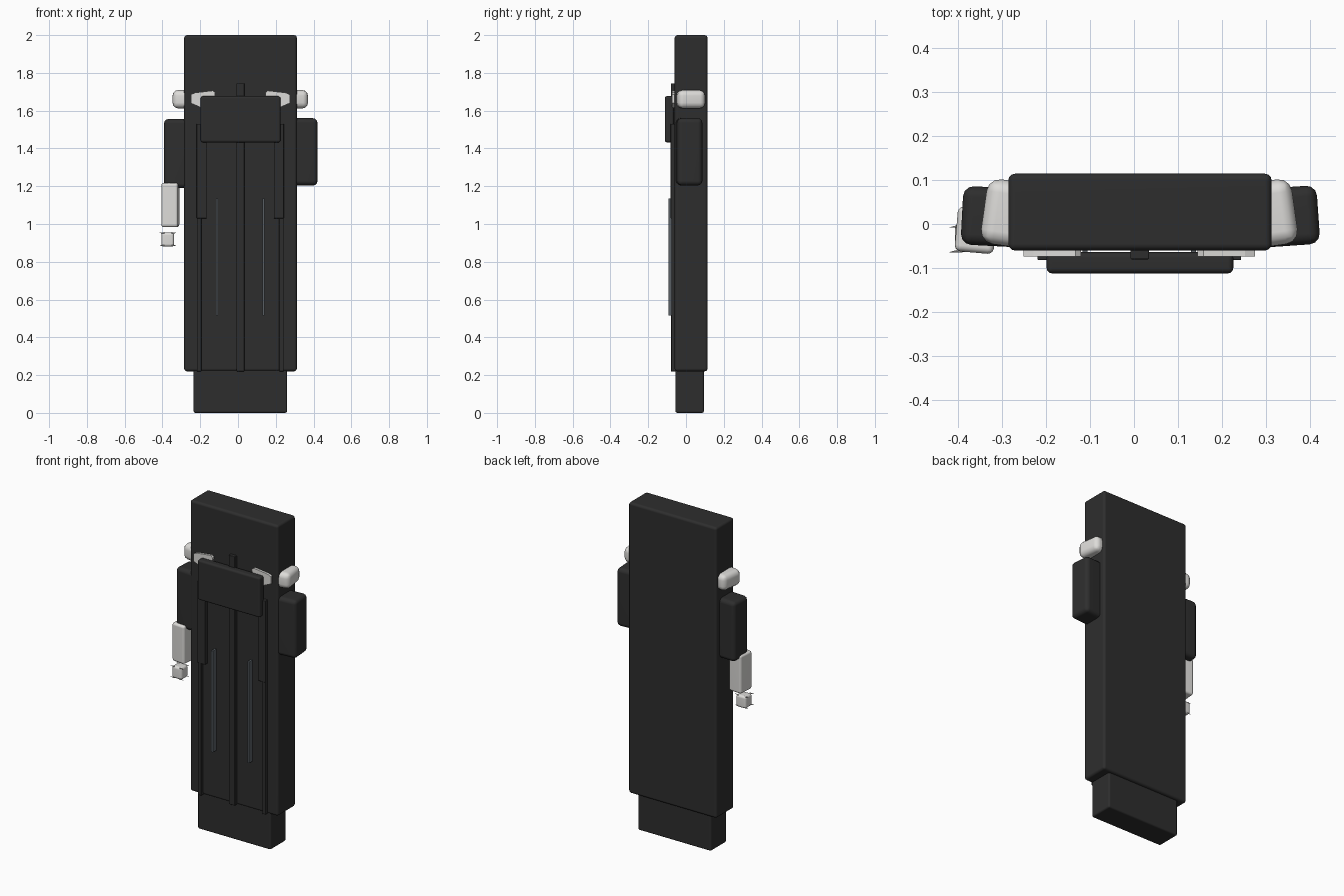
import bpy, bmesh, math
from mathutils import Vector, Matrix

if "Cube" in bpy.data.objects:
    bpy.data.objects.remove(bpy.data.objects["Cube"])


def material(name, rgb):
    m = bpy.data.materials.new(name)
    m.diffuse_color = (*rgb, 1)
    m.use_nodes = True
    m.node_tree.nodes["Principled BSDF"].inputs["Base Color"].default_value = m.diffuse_color
    return m


DARK = material("charcoal cloth", (0.027, 0.027, 0.027))
PALE = material("pale grey", (0.72, 0.71, 0.69))
SEAM = material("slate trim", (0.10, 0.115, 0.13))


def finish(name, bm, mat):
    bmesh.ops.recalc_face_normals(bm, faces=bm.faces)
    mesh = bpy.data.meshes.new(name)
    bm.to_mesh(mesh)
    bm.free()
    mesh.materials.append(mat)
    ob = bpy.data.objects.new(name, mesh)
    bpy.context.collection.objects.link(ob)
    return ob


def box(name, x, y, z, mat, bevel=0.0, turn=0.0):
    """Rounded box from min/max ranges, turned about its vertical axis."""
    lo, hi = Vector((x[0], y[0], z[0])), Vector((x[1], y[1], z[1]))
    bm = bmesh.new()
    bmesh.ops.create_cube(bm, size=1, matrix=Matrix.Diagonal((*(hi - lo), 1)))
    ob = finish(name, bm, mat)
    ob.location = (lo + hi) / 2
    ob.rotation_euler.z = math.radians(turn)
    if bevel:
        mod = ob.modifiers.new("rounded edges", "BEVEL")
        mod.width = bevel
        mod.segments = 3
        for p in ob.data.polygons:
            p.use_smooth = True
        wn = ob.modifiers.new("even shading", "WEIGHTED_NORMAL")
        wn.keep_sharp = True
    return ob


# Main slab and foot block
box("body", (-0.285, 0.312), (-0.06, 0.114), (0.22, 2.0), DARK, 0.015)
box("base", (-0.235, 0.26), (-0.056, 0.095), (0.0, 0.23), DARK, 0.01)

# Front panel and vertical bands
box("chest_panel", (-0.198, 0.225), (-0.112, -0.064), (1.432, 1.677), DARK, 0.012)
box("centre_band", (-0.008, 0.034), (-0.08, -0.055), (0.22, 1.745), DARK, 0.003)

MID = 0.012  # symmetry line of the front details
for side, s in (("left", -1), ("right", 1)):
    def span(a, b):
        return tuple(sorted((MID + s * a, MID + s * b)))

    box(side + "_strap", span(0.178, 0.231), (-0.082, -0.055), (1.03, 1.53), DARK, 0.003)
    box(side + "_edge_band", span(0.206, 0.23), (-0.078, -0.055), (0.22, 1.1), DARK, 0.003)
    box(side + "_seam", span(0.117, 0.129), (-0.093, -0.055), (0.515, 1.135), SEAM)

    # Pale collar tab, partly behind the chest panel
    outline = [(0.262, 1.64), (0.262, 1.685), (0.24, 1.695), (0.145, 1.706),
               (0.132, 1.695), (0.138, 1.66), (0.205, 1.615)]
    bm = bmesh.new()
    face = bm.faces.new([bm.verts.new((MID + s * px, -0.074, pz)) for px, pz in outline])
    ext = bmesh.ops.extrude_face_region(bm, geom=[face])
    for v in ext["geom"]:
        if isinstance(v, bmesh.types.BMVert):
            v.co.y = -0.05
    finish(side + "_collar_tab", bm, PALE)

    # Shoulder caps
    box(side + "_shoulder", span(0.21, 0.353), (-0.052, 0.096), (1.612, 1.709), PALE, 0.03, 8 * s)

# Sleeves
box("right_sleeve", (0.265, 0.418), (-0.05, 0.083), (1.204, 1.56), DARK, 0.024, 4)
box("left_sleeve", (-0.39, -0.245), (-0.05, 0.083), (1.19, 1.556), DARK, 0.024, -3)

# Single lower arm and hand
box("forearm", (-0.403, -0.314), (-0.065, 0.037), (0.983, 1.218), PALE, 0.014, -5)
box("hand", (-0.406, -0.338), (-0.063, 0.003), (0.88, 0.955), PALE, 0.014)

# Thin sideways spikes at the hand corners
for i, (s, y, z) in enumerate((s, y, z) for s in (-1, 1)
                              for y in (-0.06, -0.004) for z in (0.886, 0.953)):
    bm = bmesh.new()
    root = Vector((-0.371 + s * 0.018, y, z))
    tip = bm.verts.new((-0.371 + s * 0.049, y - 0.004, z))
    ring = [bm.verts.new(root + Vector((0, dy, dz)))
            for dy, dz in ((-0.005, 0), (0, -0.005), (0.005, 0), (0, 0.004))]
    bm.faces.new(ring)
    for k in range(4):
        bm.faces.new((ring[k], ring[(k + 1) % 4], tip))
    finish("hand_spike_%d" % i, bm, PALE)
